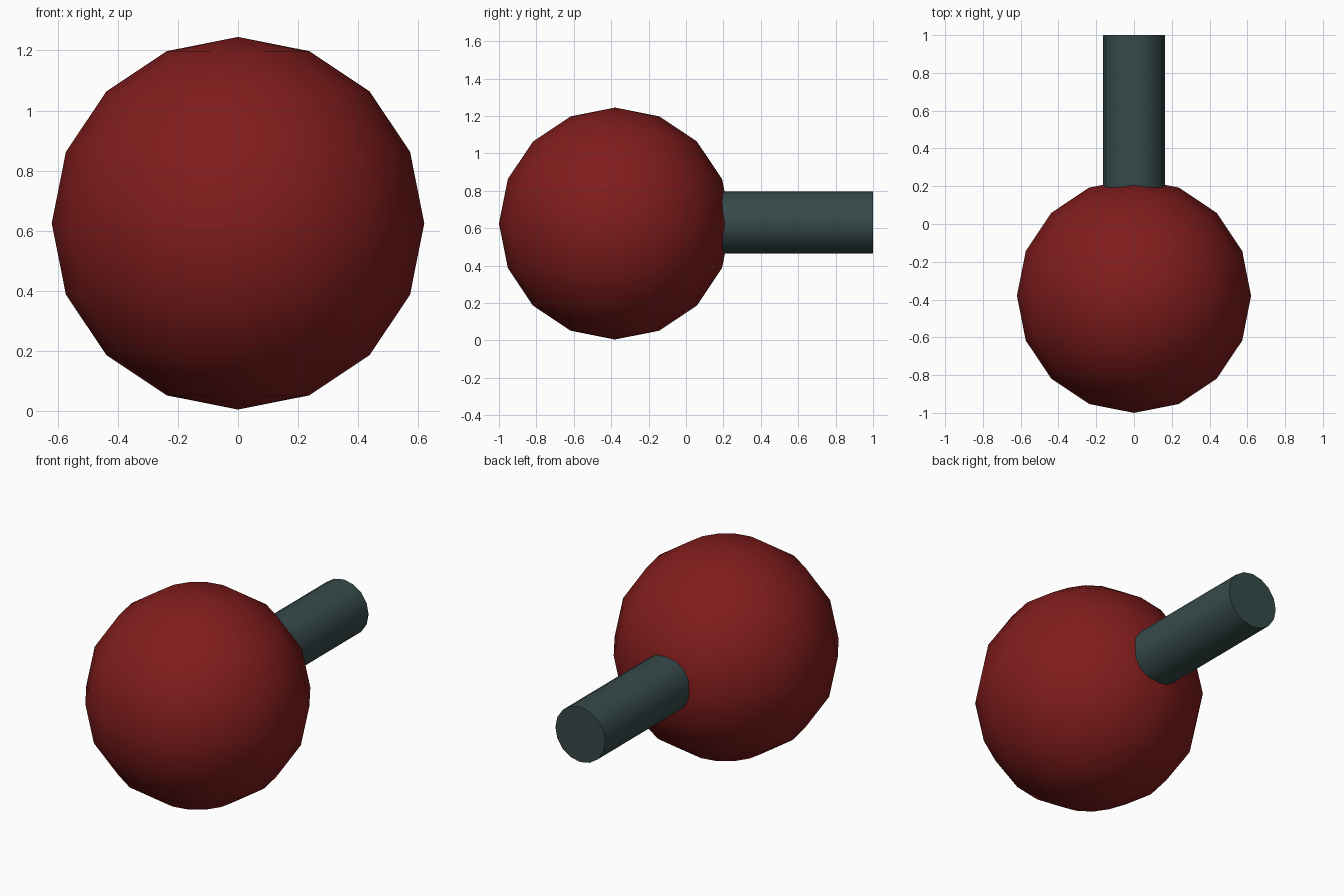
import bpy
from math import radians

if "Cube" in bpy.data.objects:
    bpy.data.objects.remove(bpy.data.objects["Cube"])


def paint(obj, name, color):
    mat = bpy.data.materials.new(name)
    mat.diffuse_color = color
    mat.use_nodes = True
    mat.node_tree.nodes["Principled BSDF"].inputs["Base Color"].default_value = mat.diffuse_color
    obj.data.materials.append(mat)


RADIUS = 0.62
CENTRE = (0, -0.38, 0.625)

# Low-poly ball head, smooth shaded
bpy.ops.mesh.primitive_uv_sphere_add(segments=16, ring_count=8, radius=RADIUS, location=CENTRE)
ball = bpy.context.object
ball.name = "ball_head"
bpy.ops.object.shade_smooth()
paint(ball, "dark_red", (0.22, 0.012, 0.012, 1))

# Straight handle running back from inside the ball
start, end = 0.0, 1.0
bpy.ops.mesh.primitive_cylinder_add(
    vertices=16, radius=0.165, depth=end - start,
    location=(0, (start + end) / 2, 0.63), rotation=(radians(90), 0, 0))
handle = bpy.context.object
handle.name = "handle"
bpy.ops.object.shade_smooth_by_angle(angle=radians(40))
paint(handle, "dark_slate", (0.038, 0.068, 0.068, 1))
